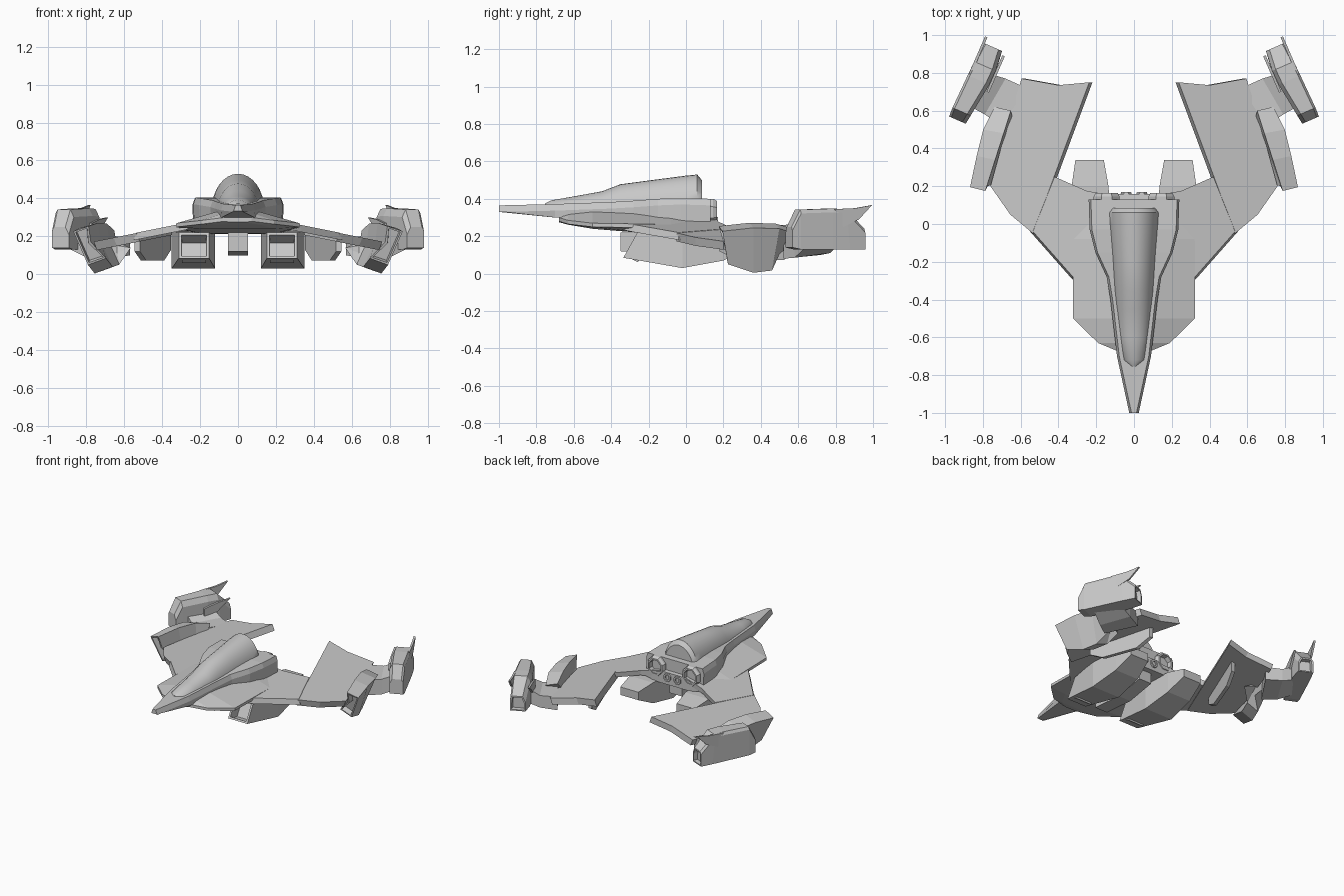
import bpy, bmesh, math
from mathutils import Vector

cube = bpy.data.objects.get("Cube")
if cube:
    bpy.data.objects.remove(cube, do_unlink=True)

grey = bpy.data.materials.new("hull_grey")
grey.use_nodes = True
tone = (0.58, 0.58, 0.58, 1)
grey.diffuse_color = tone
grey.node_tree.nodes["Principled BSDF"].inputs["Base Color"].default_value = tone


def loft(name, rings, mirror=False, recess=None, smooth=False):
    """Skin rings of equal length; recess = (ring end, border, depth) sinks an end cap."""
    bm = bmesh.new()
    rows = [[bm.verts.new(p) for p in ring] for ring in rings]
    n = len(rows[0])
    for a, b in zip(rows, rows[1:]):
        for i in range(n):
            j = (i + 1) % n
            bm.faces.new((a[i], a[j], b[j], b[i]))
    caps = {"first": bm.faces.new(rows[0][::-1]), "last": bm.faces.new(rows[-1])}
    bmesh.ops.recalc_face_normals(bm, faces=bm.faces)
    if recess:
        end, border, depth = recess
        bmesh.ops.inset_region(bm, faces=[caps[end]], thickness=border)
        bmesh.ops.inset_region(bm, faces=[caps[end]], thickness=0.004, depth=-depth)
    mesh = bpy.data.meshes.new(name)
    bm.to_mesh(mesh)
    bm.free()
    mesh.materials.append(grey)
    ob = bpy.data.objects.new(name, mesh)
    bpy.context.collection.objects.link(ob)
    if mirror:
        ob.modifiers.new("mirror", 'MIRROR')
    if smooth:
        bpy.ops.object.select_all(action='DESELECT')
        ob.select_set(True)
        bpy.context.view_layer.objects.active = ob
        bpy.ops.object.shade_smooth_by_angle(angle=math.radians(40))


def symmetric(half, y):
    """Close a half section (x, z), listed top to bottom, across the centre line."""
    return [(x, y, z) for x, z in half] + [(-x, y, z) for x, z in half[::-1]]


def panel(name, outline, height, thick, lean):
    """Sloping plate whose top lies on z = base + slope * x; lean shifts its underside."""
    base, slope = height
    top = [(x, y, base + slope * x) for x, y in outline]
    low = [(x - lean, y, z - thick) for x, y, z in top]
    loft(name, [low, top], mirror=True)


def box_ring(x0, x1, y0, y1, z0, z1):
    """Rectangular section; y0 is used at the bottom edge and y1 at the top."""
    return [(x0, y0, z0), (x1, y0, z0), (x1, y1, z1), (x0, y1, z1)]


# Pointed upper hull with steep sides: y, half width, bottom z, top z
hull = [(-1, .025, .333, .365), (-.7, .09, .30, .372), (-.4, .125, .29, .383),
        (-.28, .145, .285, .39), (-.15, .205, .28, .40), (-.03, .235, .27, .405), (.13, .24, .25, .40)]
loft("upper_hull", [symmetric([(w - .012, zt), (w, zt - .035), (w - .004, zb)], y)
                    for y, w, zb, zt in hull])

# Smooth canopy: y, half width, crown z
canopy = [(-.755, .02, .375), (-.72, .066, .392), (-.6, .08, .413), (-.45, .097, .44),
          (-.35, .107, .478), (-.2, .118, .498), (0, .135, .524), (.06, .138, .53), (.085, .12, .50)]
loft("canopy", [[(w * math.cos(a), y, .34 + (z - .34) * math.sin(a))
                 for a in [math.pi * i / 16 for i in range(17)]] for y, w, z in canopy], smooth=True)

# Broad lower body: y, half width, crown z, edge z, belly z
body = [(-.68, .07, .32, .30, .275), (-.63, .19, .325, .285, .262), (-.5, .323, .33, .27, .24),
        (-.2, .323, .33, .265, .215), (-.08, .323, .33, .262, .212), (.16, .24, .31, .262, .22)]
loft("lower_body", [symmetric([(w * .35, zt), (w, ze), (w, ze - .02), (w * .6, zb)], y)
                    for y, w, zt, ze, zb in body])
loft("belly_block", [box_ring(-.052, .052, -.35, -.35, .12, .22),
                     box_ring(-.052, .052, -.1, -.1, .10, .22),
                     box_ring(-.052, .052, .12, .12, .14, .25)])

# Wing roots and main wings
panel("wing_root", [(.2, -.4), (.323, -.28), (.535, -.04), (.42, .25), (.25, .175), (.1, .15)],
      (.327, -.2), .04, -.015)
panel("main_wing", [(.237, .75), (.4, .735), (.595, .77), (.65, .6), (.76, .2), (.655, .05), (.535, -.05)],
      (.325, -.2), .045, .017)

# Thin fins under the wings, parallel to the inner wing edges: y, low z, high z
fin = [(.18, .12, .19), (.27, .072, .195), (.52, .072, .21), (.62, .13, .22)]
loft("wing_fin", [[(.597 - .3725 * y + t, y, z) for t, z in
                   ((-.014, lo), (.014, lo), (.014, hi), (-.014, hi))] for y, lo, hi in fin], mirror=True)

# Lower engine nacelles with square intakes
loft("nacelle", [box_ring(.152, .312, -.335, -.26, .085, .22),
                 box_ring(.12, .35, -.02, -.02, .03, .225),
                 box_ring(.135, .33, .2, .2, .07, .225),
                 box_ring(.16, .31, .34, .34, .14, .2)], mirror=True, recess=("first", .02, .08))


# Leaning wing engines, drifting inward toward the rear
def wing_engine_ring(y_low, y_top, shift, inner, drop):
    return [(.79 - shift, y_low, .005 + drop), (.695 - shift, y_low, .04 + drop),
            (inner - .012, (y_low + y_top) / 2, .17),
            (inner, y_top, .272 - drop * .4), (.868 - shift, y_top + .02, .245 - drop * .4)]


loft("wing_engine", [wing_engine_ring(.225, .175, 0, .787, .045),
                     wing_engine_ring(.36, .34, .035, .735, 0),
                     wing_engine_ring(.46, .48, .07, .69, .012),
                     wing_engine_ring(.5, .6, .13, .652, .1)],
     mirror=True, recess=("first", .014, .04))

# Struts joining the wings and the tip pods
loft("tip_strut", [[(.57, .72, .2), (.70, .52, .2), (.70, .52, .08), (.57, .72, .10)],
                   [(.68, .77, .2), (.79, .58, .2), (.79, .58, .085), (.68, .77, .11)],
                   [(.78, .80, .25), (.90, .64, .25), (.90, .64, .14), (.78, .80, .14)]], mirror=True)


# Tip pods built along their own axis: distance, inner and outer offset, low z, high z
axis = Vector((-.40, .917, 0)).normalized()
side = Vector((axis.y, -axis.x, 0))
origin = Vector((.935, .55, 0))


def tip_point(d, s, z):
    return origin + axis * d + side * s + Vector((0, 0, z))


def tip_ring(d, inner, outer, low, high, rake=0.0):
    return [tip_point(d, inner, low), tip_point(d, outer, low),
            tip_point(d + rake, outer, high - .02), tip_point(d + rake, outer - .012, high),
            tip_point(d + rake, inner + .02, high), tip_point(d + rake, inner, high - .04)]


loft("tip_pod", [tip_ring(0, -.048, .048, .14, .25), tip_ring(.05, -.055, .05, .13, .342),
                 tip_ring(.24, -.08, .045, .13, .348), tip_ring(.34, -.082, .042, .13, .345, -.02),
                 tip_ring(.43, -.07, .036, .13, .24)], mirror=True, recess=("last", .012, .03))


# Thin swept blades on the rear of the tip pods
def blade(name, s, profile):
    loft(name, [[tip_point(d, s + t, z) for d, z in profile] for t in (-.007, .007)], mirror=True)


blade("outer_blade", .036, [(.25, .345), (.37, .35), (.465, .366), (.445, .345), (.39, .29), (.3, .25)])
blade("inner_blade", -.088, [(.2, .27), (.30, .29), (.41, .30), (.35, .26), (.28, .2), (.2, .2)])

# Rear exhausts, flattened octagons with recessed throats
octagon = [math.pi * (i + .5) / 4 for i in range(8)]
for name, cx, cz, rx, rz, y1 in (("main_exhaust", .145, .328, .074, .078, .165),
                                 ("inner_exhaust", .042, .275, .034, .036, .17)):
    loft(name, [[(cx + rx * k * math.cos(a), y, cz + rz * k * math.sin(a)) for a in octagon]
                for y, k in ((.08, 1), (.145, 1), (y1, .85))], mirror=True, recess=("last", .012, .04))
